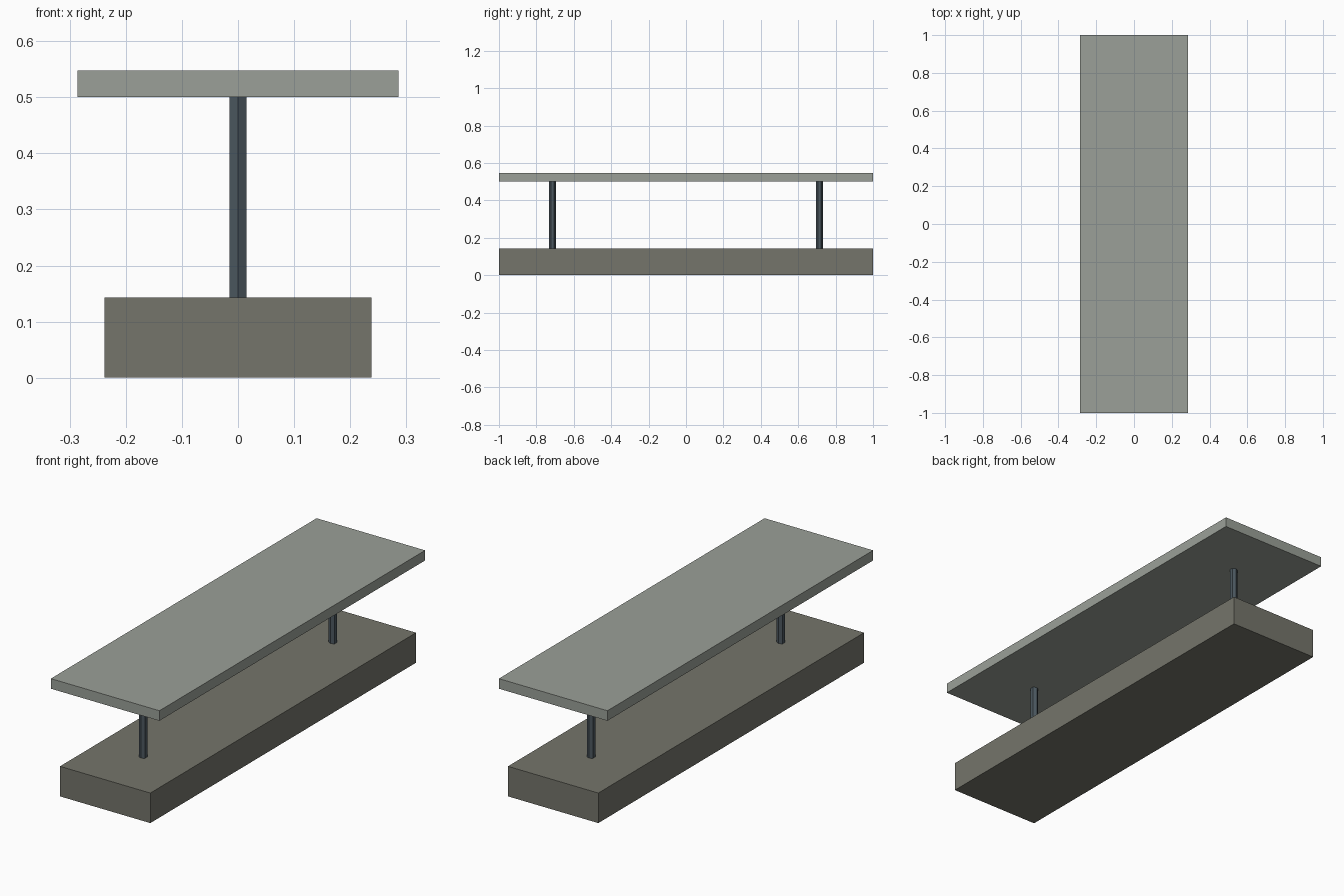
import bpy

cube = bpy.data.objects.get("Cube")
if cube:
    bpy.data.objects.remove(cube, do_unlink=True)


def linear(c):
    c /= 255
    return c / 12.92 if c <= 0.04045 else ((c + 0.055) / 1.055) ** 2.4


def material(name, *rgb):
    mat = bpy.data.materials.new(name)
    mat.use_nodes = True
    colour = [linear(c) for c in rgb] + [1]
    mat.diffuse_color = colour
    mat.node_tree.nodes["Principled BSDF"].inputs["Base Color"].default_value = colour
    return mat


def finish(name, mat):
    obj = bpy.context.object
    obj.name = name
    obj.data.materials.append(mat)
    return obj


def slab(name, width, bottom, top, mat):
    bpy.ops.mesh.primitive_cube_add(size=1, location=(0, 0, (bottom + top) / 2))
    obj = finish(name, mat)
    obj.scale = (width, 2, top - bottom)
    bpy.ops.object.transform_apply(location=False, rotation=False, scale=True)


base_grey = material("warm grey", 117, 117, 107)
roof_grey = material("pale grey", 155, 160, 152)
steel = material("dark steel", 76, 88, 96)

# Solid base and overhanging top
slab("base", 0.476, 0, 0.143, base_grey)
slab("roof", 0.572, 0.5, 0.548, roof_grey)

# Two hexagonal posts, corners pointing front and back
for name, y in (("front_post", -0.714), ("back_post", 0.714)):
    bpy.ops.mesh.primitive_cylinder_add(vertices=6, radius=0.0179, depth=0.357,
                                        location=(0, y, 0.3215))
    finish(name, steel)
